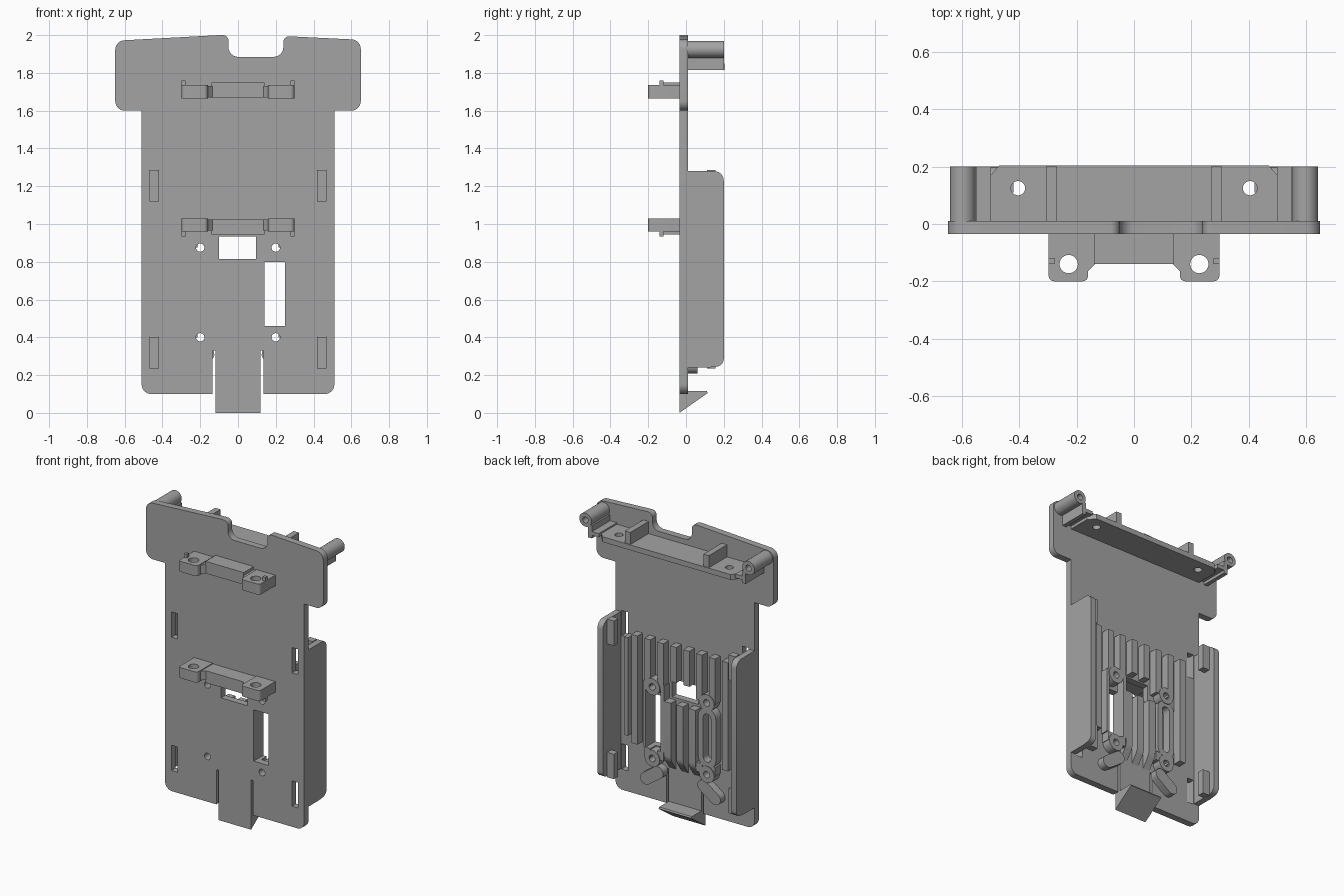
import bpy, math
from mathutils import Vector, Matrix

cube = bpy.data.objects.get("Cube")
if cube:
    bpy.data.objects.remove(cube, do_unlink=True)

grey = bpy.data.materials.new("plain grey")
grey.use_nodes = True
COL = (0.37, 0.37, 0.37, 1)
grey.diffuse_color = COL
grey.node_tree.nodes["Principled BSDF"].inputs["Base Color"].default_value = COL

# Local drawing plane (u, v, depth) to world for each extrusion axis
AXES = {
    "x": Matrix(((0, 0, 1), (1, 0, 0), (0, 1, 0))),    # draws (y, z)
    "y": Matrix(((1, 0, 0), (0, 0, -1), (0, 1, 0))),   # draws (x, z)
    "z": Matrix.Identity(3),                           # draws (x, y)
}


def rounded(points, steps=6):
    """Outline from (u, v) or (u, v, radius) corners."""
    out = []
    n = len(points)
    for i, p in enumerate(points):
        c = Vector(p[:2])
        r = p[2] if len(p) > 2 else 0
        if not r:
            out.append(c)
            continue
        d1 = (Vector(points[i - 1][:2]) - c).normalized()
        d2 = (Vector(points[(i + 1) % n][:2]) - c).normalized()
        half = d1.angle(d2) / 2
        mid = c + (d1 + d2).normalized() * r / math.sin(half)
        a = c + d1 * r / math.tan(half) - mid
        b = c + d2 * r / math.tan(half) - mid
        for k in range(steps + 1):
            t = k / steps
            out.append(mid + (a.lerp(b, t)).normalized() * r)
    return out


def rect(u0, u1, v0, v1, r=0):
    return rounded([(u0, v0, r), (u1, v0, r), (u1, v1, r), (u0, v1, r)])


def circle(u, v, r, n=24):
    return [Vector((u + r * math.cos(k * math.tau / n), v + r * math.sin(k * math.tau / n)))
            for k in range(n)]


def capsule(u, v, length, r, angle):
    """Pill outline centred on (u, v)."""
    out = []
    for k in range(18):
        a = math.pi * (k % 9) / 8 - math.pi / 2 + (math.pi if k > 8 else 0)
        side = length / 2 - r if k < 9 else r - length / 2
        p = Vector((side + r * math.cos(a), r * math.sin(a)))
        p.rotate(Matrix.Rotation(angle, 2))
        out.append(p + Vector((u, v)))
    return out


def slab(name, outlines, lo, hi, axis="y"):
    """Extrude an outline, with the later outlines as holes, from lo to hi."""
    curve = bpy.data.curves.new(name, "CURVE")
    curve.dimensions = "2D"
    curve.fill_mode = "BOTH"
    curve.extrude = (hi - lo) / 2
    for pts in outlines:
        s = curve.splines.new("POLY")
        s.points.add(len(pts) - 1)
        for sp, p in zip(s.points, pts):
            sp.co = (p[0], p[1], 0, 1)
        s.use_cyclic_u = True
    tmp = bpy.data.objects.new(name + " outline", curve)
    bpy.context.collection.objects.link(tmp)
    deps = bpy.context.evaluated_depsgraph_get()
    mesh = bpy.data.meshes.new_from_object(tmp.evaluated_get(deps))
    bpy.data.objects.remove(tmp, do_unlink=True)
    mid = (lo + hi) / 2
    place = Matrix.Translation((0, 0, -mid if axis == "y" else mid))
    mesh.transform(AXES[axis].to_4x4() @ place)
    mesh.materials.clear()
    mesh.materials.append(grey)
    mesh.shade_smooth()
    mesh.set_sharp_from_angle(angle=math.radians(30))
    ob = bpy.data.objects.new(name, mesh)
    bpy.context.collection.objects.link(ob)
    return ob


def box(name, x0, x1, y0, y1, z0, z1):
    return slab(name, [rect(x0, x1, z0, z1)], y0, y1)


FRONT, BACK, DEEP, RIB = -0.035, 0.01, 0.2, 0.065
SCREWS = [(sx * 0.2, z) for sx in (-1, 1) for z in (0.4, 0.875)]

# Back plate with wide head, tongue slits and cut-outs
outline = rounded([
    (-0.51, 0.1, 0.05), (-0.135, 0.1), (-0.135, 0.33), (-0.12, 0.33), (-0.12, 0.115),
    (0.12, 0.115), (0.12, 0.33), (0.135, 0.33), (0.135, 0.1), (0.51, 0.1, 0.05),
    (0.51, 1.6), (0.65, 1.6, 0.05), (0.65, 1.975, 0.05), (0.24, 1.995, 0.03),
    (0.24, 1.885, 0.05), (-0.05, 1.885, 0.05), (-0.05, 2.0, 0.03), (-0.1, 2.0),
    (-0.65, 1.97, 0.05), (-0.65, 1.6, 0.05), (-0.51, 1.6)])
holes = [rect(-0.1, 0.095, 0.815, 0.935), rect(0.14, 0.25, 0.46, 0.8)]
holes += [circle(x, z, 0.022) for x, z in SCREWS]
holes += [rect(s * 0.4425 - 0.0225, s * 0.4425 + 0.0225, z, z + 0.168)
          for s in (-1, 1) for z in (0.236, 1.12)]
slab("back_plate", [outline] + holes, FRONT, BACK)

# Latch hook under the tongue
slab("latch_hook", [[(FRONT, 0), (0.115, 0.105), (0.11, 0.115), (FRONT, 0.115)]],
     -0.12, 0.12, "x")

# Strap mounts on the front, the lower one flipped
for label, zc, f in (("upper", 1.7, 1), ("lower", 0.995, -1)):
    def span(a, b):
        return sorted((zc + f * a, zc + f * b))
    for s in (-1, 1):
        x0, x1 = sorted((s * 0.16, s * 0.298))
        lug = rounded([(x0, -0.2, 0.02), (x1, -0.2, 0.02), (x1, FRONT), (x0, FRONT)])
        slab(label + "_mount_lug", [lug, circle(s * 0.228, -0.14, 0.032)],
             *span(-0.035, 0.035), "z")
        t0, t1 = sorted((s * 0.277, s * 0.298))
        box(label + "_mount_stop", t0, t1, -0.14, -0.118, *span(0.035, 0.06))
        slab(label + "_mount_gusset", [[(s * 0.16, -0.165), (s * 0.135, -0.14),
             (s * 0.135, FRONT), (s * 0.16, FRONT)]], *span(-0.03, 0.03), "z")
    slab(label + "_mount_bridge", [rounded([(-0.14, zc - f * 0.03), (0.14, zc - f * 0.03),
         (0.14, zc + f * 0.05), (-0.14, zc + f * 0.05)])], -0.14, FRONT)

# Side walls with snap tabs
wall = rounded([(BACK, 0.24), (0.12, 0.24), (DEEP, 0.25, 0.04), (DEEP, 1.28, 0.05), (BACK, 1.28)])
for s in (-1, 1):
    slab("side_wall", [wall], *sorted((s * 0.47, s * 0.51)), "x")
    for z in (0.236, 1.12):
        box("snap_tab", *sorted((s * 0.42, s * 0.47)), 0.11, 0.155, z, z + 0.165)

# Support ribs on the back
for k in range(4):
    for s in (-1, 1):
        x = s * (0.0475 + 0.095 * k)
        low = 0.945 if k == 0 else (0.8 if s > 0 and k < 3 else 0.46)
        if k in (1, 2):
            low = max(low, 0.875)
            box("lower_rib", x - 0.022, x + 0.022, BACK, RIB, 0.4, 0.46)
        box("support_rib", x - 0.022, x + 0.022, BACK, RIB, low, 1.18)
box("edge_rib", 0.38, 0.41, BACK, RIB, 0.5, 1.15)
box("window_rib", 0.25, 0.268, BACK, RIB, 0.46, 0.9)
box("window_rib", 0.115, 0.14, BACK, RIB, 0.46, 0.9)

# Curved fingers running down to the tongue
finger = rounded([(BACK, 0.34), (RIB, 0.42, 0.08), (RIB, 0.8), (BACK, 0.8)])
for x in (-0.09, 0, 0.09):
    slab("spring_finger", [finger], x - 0.025, x + 0.025, "x")

# Screw bosses, slotted frame and slanted pads
for x, z in SCREWS:
    slab("screw_boss", [circle(x, z, 0.055), circle(x, z, 0.022)], BACK, RIB + 0.005)
slab("slot_frame", [capsule(-0.2, 0.64, 0.4, 0.065, math.pi / 2),
                    capsule(-0.2, 0.64, 0.32, 0.028, math.pi / 2)], BACK, RIB)
for s in (-1, 1):
    slab("slanted_pad", [capsule(s * 0.21, 0.28, 0.19, 0.04, -s * math.radians(35))], BACK, 0.06)

# Shelf behind the head with fins
shelf = rounded([(-0.51, BACK), (0.51, BACK), (0.51, 0.16), (0.47, 0.205),
                 (-0.47, 0.205), (-0.51, 0.16)])
slab("shelf", [shelf, circle(-0.405, 0.125, 0.025), circle(0.405, 0.125, 0.025)],
     1.815, 1.85, "z")
for s in (-1, 1):
    box("shelf_fin", s * 0.288 - 0.02, s * 0.288 + 0.02, BACK, DEEP, 1.85, 1.93)
    # Round posts at the head corners, tied to the shelf
    slab("corner_post", [circle(s * 0.598, 1.925, 0.045), circle(s * 0.598, 1.925, 0.02)],
         BACK, DEEP)
    box("post_web", *sorted((s * 0.55, s * 0.578)), BACK, DEEP, 1.815, 1.9)
    box("post_tie", *sorted((s * 0.5, s * 0.56)), BACK, DEEP, 1.835, 1.86)
